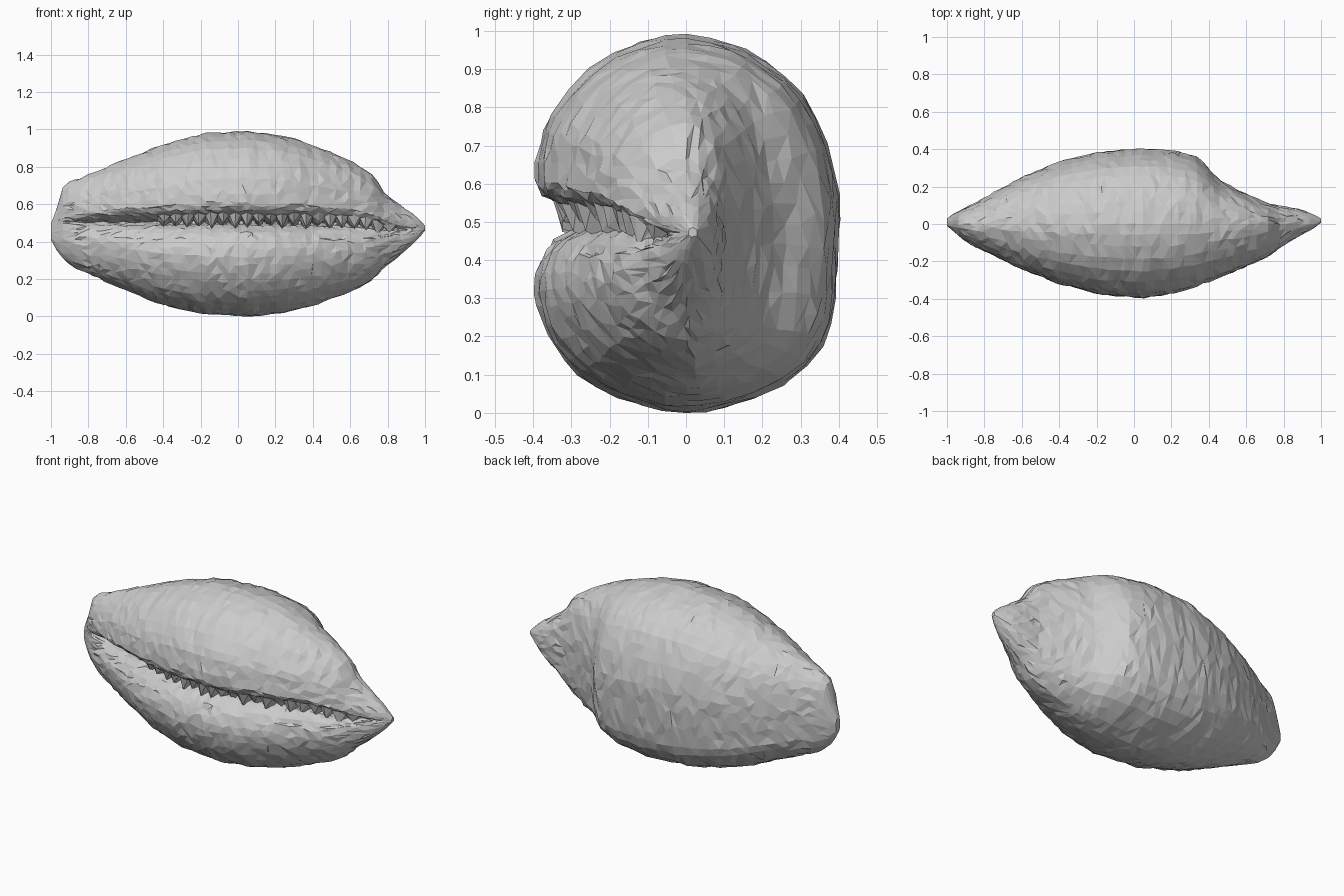
import bpy, bmesh, math, random
from mathutils import Vector

if "Cube" in bpy.data.objects:
    bpy.data.objects.remove(bpy.data.objects["Cube"])

random.seed(4)

# Lengthwise profile: x, z bottom, z top, y front, y back
STATIONS = [
    (-1.0, .41, .50, -.01, .03), (-.975, .36, .56, -.03, .05),
    (-.93, .30, .71, -.07, .07), (-.87, .26, .73, -.11, .10),
    (-.6, .14, .84, -.24, .25), (-.4, .06, .92, -.32, .33),
    (-.18, .01, .98, -.375, .385), (.05, 0, .99, -.395, .40),
    (.22, .015, .97, -.37, .39), (.33, .04, .945, -.335, .36),
    (.38, .05, .925, -.315, .32), (.45, .075, .90, -.29, .235),
    (.58, .125, .845, -.235, .17), (.69, .175, .78, -.185, .12),
    (.73, .205, .74, -.165, .105), (.78, .26, .665, -.125, .095),
    (.88, .34, .585, -.065, .08), (.95, .40, .54, -.03, .055),
    (1.0, .46, .485, .005, .03)]

# Normalised cross-section (front lip, over the back, to the lower lip)
SECTION = [
    (-.35, .03), (-.62, .06), (-.82, .10), (-.95, .15), (-1, .24),
    (-.97, .42), (-.9, .58), (-.64, .82), (-.3, .96), (0, 1), (.3, .95),
    (.52, .86), (.77, .68), (.92, .42), (1, .14), (1, -.1), (.97, -.4),
    (.9, -.64), (.64, -.85), (.26, -.97), (0, -1), (-.3, -.96),
    (-.6, -.86), (-.8, -.72), (-.94, -.54), (-1, -.36), (-.96, -.2),
    (-.87, -.09), (-.7, -.02), (-.5, 0)]


def profile(x):
    for a, b in zip(STATIONS, STATIONS[1:]):
        if x <= b[0]:
            t = (x - a[0]) / (b[0] - a[0])
            return [p + (q - p) * t for p, q in zip(a[1:], b[1:])]
    return STATIONS[-1][1:]


def refined(points):
    """Closed curve with smooth midpoints added."""
    n, out = len(points), []
    for i in range(n):
        p, q, r, s = (points[(i + k) % n] for k in (-1, 0, 1, 2))
        out.append(q)
        out.append(tuple((9 * (q[k] + r[k]) - p[k] - s[k]) / 16 for k in (0, 1)))
    return out


def ring(x, index, ring_points):
    zb, zt, yf, yb = profile(x)
    mid, half = (zb + zt) / 2, (zt - zb) / 2
    open_slot = max(0, min(1, (.95 - abs(x)) / .15))
    tooth = random.uniform(.03, .075) if index % 2 and -.45 < x < .85 else 0
    noise = .005 * min(1, (1 - abs(x)) / .15)
    row = []
    for i, (u, v) in enumerate(ring_points):
        z_extra = 0
        if u < 0 and -.2 < v < .2:
            u = -.97 + (u + .97) * open_slot
            v *= min(1.4, .5 / half)
            # Teeth hang from the upper lip into the slot
            if 1 <= i <= 4:
                z_extra = -tooth * open_slot
        y = u * (-yf if u < 0 else yb)
        if yf > 0:
            y = .018 + u * .012
        p = Vector((x, y, mid + v * half + z_extra))
        p += Vector([random.uniform(-noise, noise) for _ in range(3)])
        p.z = max(0, p.z)
        row.append(p)
    return row


# Shell: faceted loft along x
bm = bmesh.new()
points = refined(SECTION)
count = 63
rows = []
for j in range(count + 1):
    x = -1 + 2 * j / count
    rows.append([bm.verts.new(p) for p in ring(x, j, points)])
n = len(points)
for a, b in zip(rows, rows[1:]):
    for i in range(n):
        bm.faces.new((a[i], b[i], b[(i + 1) % n], a[(i + 1) % n]))
bm.faces.new(rows[0])
bm.faces.new(rows[-1])
bmesh.ops.triangulate(bm, faces=bm.faces[:])
bmesh.ops.recalc_face_normals(bm, faces=bm.faces[:])
mesh = bpy.data.meshes.new("shell")
bm.to_mesh(mesh)
bm.free()
shell = bpy.data.objects.new("shell", mesh)
bpy.context.collection.objects.link(shell)

# Irregular facets
dec = shell.modifiers.new("facets", 'DECIMATE')
dec.ratio = .6
